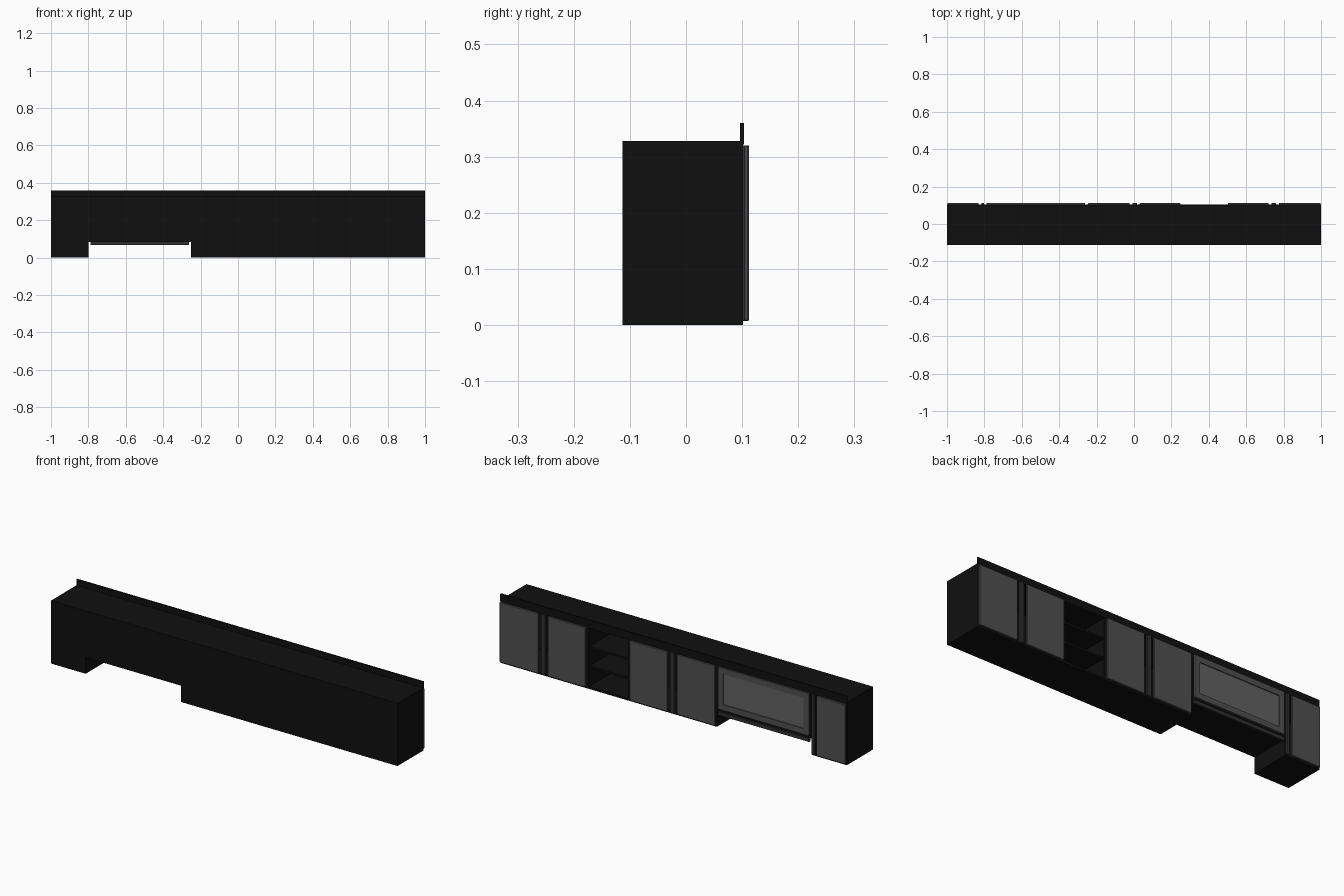
import bpy, bmesh

if "Cube" in bpy.data.objects:
    bpy.data.objects.remove(bpy.data.objects["Cube"])


def material(name, v):
    m = bpy.data.materials.new(name)
    m.diffuse_color = (v, v, v, 1)
    m.use_nodes = True
    m.node_tree.nodes["Principled BSDF"].inputs["Base Color"].default_value = m.diffuse_color
    return m


BLACK = material("black_board", 0.005)
GREY = material("grey_front", 0.08)
GLASS = material("glass", 0.12)
DARK = material("dark_handle", 0.03)


def box(name, x0, x1, y0, y1, z0, z1, mat, bevel=0):
    bm = bmesh.new()
    bmesh.ops.create_cube(bm, size=1)
    lo, hi = (x0, y0, z0), (x1, y1, z1)
    c = [(a + b) / 2 for a, b in zip(lo, hi)]
    for v in bm.verts:
        for i in range(3):
            v.co[i] = v.co[i] * (hi[i] - lo[i])
    me = bpy.data.meshes.new(name)
    bm.to_mesh(me)
    bm.free()
    ob = bpy.data.objects.new(name, me)
    ob.location = c
    me.materials.append(mat)
    bpy.context.collection.objects.link(ob)
    if bevel:
        mod = ob.modifiers.new("bevel", 'BEVEL')
        mod.width = bevel
        mod.segments = 1
    return ob


BACK, FACE, FRONT = -0.113, 0.102, 0.112
TOP = 0.328
T = 0.011  # board thickness


# hollow cabinet made of boards, open at +y
def cabinet(name, x0, x1, z0, shelves=()):
    box(name + "_side_a", x0, x0 + T, BACK, FACE, z0, TOP, BLACK)
    box(name + "_side_b", x1 - T, x1, BACK, FACE, z0, TOP, BLACK)
    box(name + "_bottom", x0 + T, x1 - T, BACK, FACE, z0, z0 + T, BLACK)
    box(name + "_top", x0 + T, x1 - T, BACK, FACE, TOP - T, TOP, BLACK)
    box(name + "_back", x0 + T, x1 - T, BACK, BACK + 0.004, z0 + T, TOP - T, BLACK)
    for z in shelves:
        box(name + "_shelf", x0 + T, x1 - T, BACK + 0.004, FACE - 0.004,
            z - T / 2, z + T / 2, BLACK)


cabinet("end_cabinet", -1.0, -0.8, 0)
cabinet("hood_cabinet", -0.8, -0.25, 0.085)
cabinet("middle_cabinet", -0.25, 0.25, 0)
cabinet("open_cabinet", 0.25, 0.5, 0, (0.113, 0.215))
cabinet("far_cabinet", 0.5, 1.0, 0)

# hinged doors
for x0, x1 in [(-0.998, -0.831), (-0.245, -0.024), (0.03, 0.248),
               (0.502, 0.72), (0.775, 0.998)]:
    box("door", x0, x1, FACE + 0.001, FRONT, 0.007, 0.32, GREY, 0.002)

# upright handle profiles between doors
for x0, x1 in [(-0.816, -0.802), (-0.009, 0.015), (0.736, 0.76)]:
    box("upright_handle", x0, x1, 0.1, FRONT - 0.001, 0.007, 0.32, DARK)

# lift-up flap: frame with recessed glass, handle strip below
fx0, fx1, fz0, fz1, w = -0.788, -0.262, 0.1, 0.32, 0.03
y0 = FACE + 0.001
box("flap_stile", fx0, fx0 + w, y0, FRONT, fz0, fz1, GREY)
box("flap_stile", fx1 - w, fx1, y0, FRONT, fz0, fz1, GREY)
box("flap_rail", fx0 + w, fx1 - w, y0, FRONT, fz0, fz0 + w, GREY)
box("flap_rail", fx0 + w, fx1 - w, y0, FRONT, fz1 - w, fz1, GREY)
box("flap_glass", fx0 + w, fx1 - w, y0 + 0.001, FRONT - 0.005,
    fz0 + w, fz1 - w, GLASS)
box("flap_handle", fx0, fx1, 0.1, FRONT - 0.001, 0.068, 0.086, DARK)

# upper fascia strip along the whole run
box("fascia", -1, 1, 0.096, 0.103, 0.322, 0.36, BLACK)
